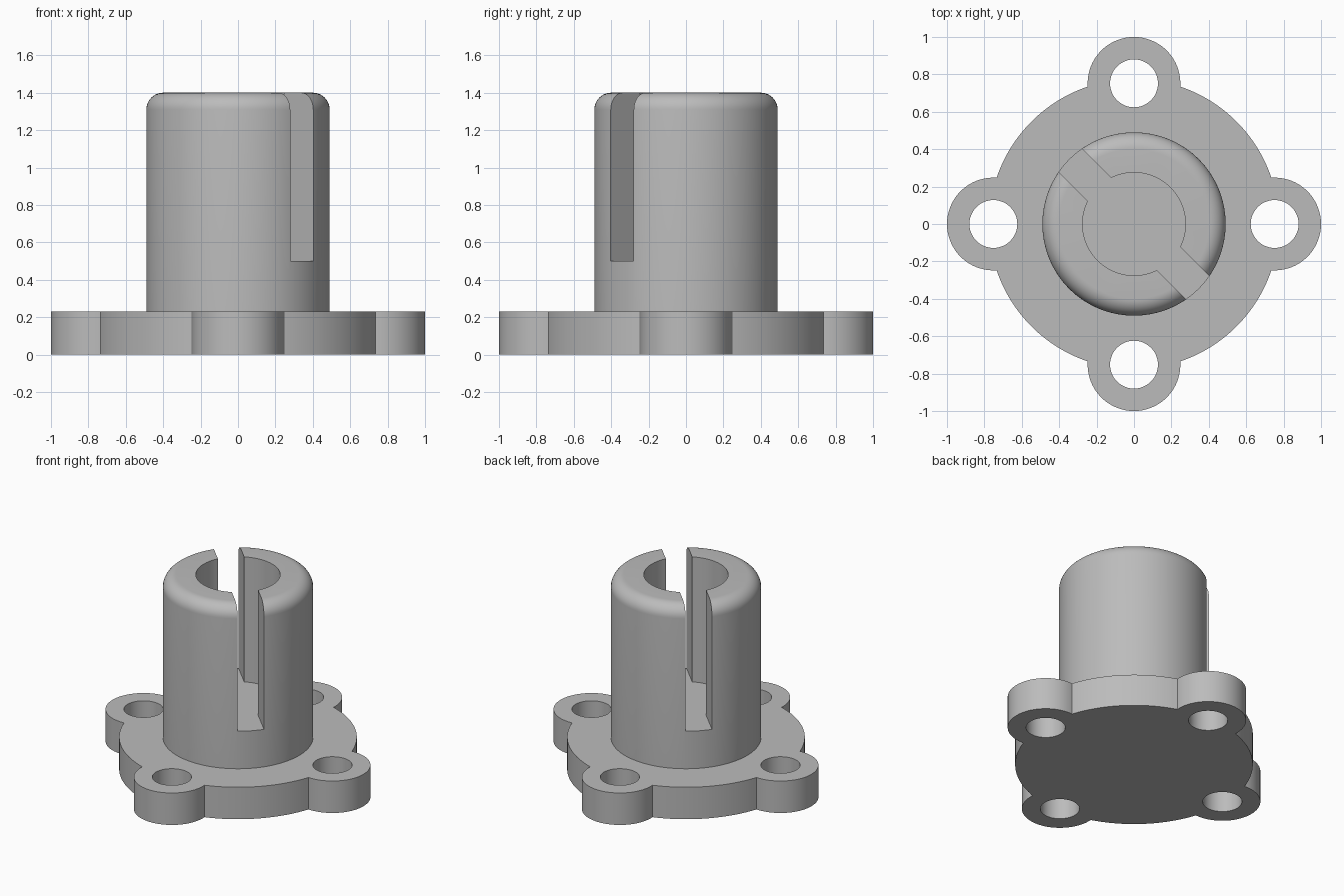
import bpy
import bmesh
from math import sin, cos, pi, atan2, acos, asin, radians, hypot

cube = bpy.data.objects.get("Cube")
if cube:
    bpy.data.objects.remove(cube, do_unlink=True)

# Main sizes
FLANGE_R, FLANGE_TOP = 0.775, 0.23
LUG_POS, LUG_R, HOLE_R = 0.752, 0.248, 0.128
SHAFT_R, SHAFT_TOP, FILLET = 0.49, 1.4, 0.09
BORE_R, SLOT_HALF, SLOT_FLOOR = 0.275, 0.087, 0.5

grey = bpy.data.materials.new("plain grey")
grey.use_nodes = True
colour = (0.5, 0.5, 0.5, 1)
grey.diffuse_color = colour
grey.node_tree.nodes["Principled BSDF"].inputs["Base Color"].default_value = colour


def arc(cx, cy, r, start, end, steps):
    """Points along an arc, both ends included."""
    angles = [start + (end - start) * i / steps for i in range(steps + 1)]
    return [(cx + r * cos(a), cy + r * sin(a)) for a in angles]


def circle(cx, cy, r, steps):
    return arc(cx, cy, r, 0, 2 * pi, steps)[:-1]


def make_object(name, bm):
    bmesh.ops.recalc_face_normals(bm, faces=bm.faces)
    mesh = bpy.data.meshes.new(name)
    bm.to_mesh(mesh)
    bm.free()
    mesh.materials.append(grey)
    obj = bpy.data.objects.new(name, mesh)
    bpy.context.collection.objects.link(obj)
    return obj


def prism(name, outline, bottom, top):
    """Extrude a flat outline upwards."""
    bm = bmesh.new()
    face = bm.faces.new([bm.verts.new((x, y, bottom)) for x, y in outline])
    result = bmesh.ops.extrude_face_region(bm, geom=[face])
    verts = [v for v in result["geom"] if isinstance(v, bmesh.types.BMVert)]
    bmesh.ops.translate(bm, verts=verts, vec=(0, 0, top - bottom))
    return make_object(name, bm)


def lathe(name, profile, steps):
    """Spin a (radius, height) profile around z."""
    bm = bmesh.new()
    verts = [bm.verts.new((r, 0, z)) for r, z in profile]
    edges = [bm.edges.new(pair) for pair in zip(verts, verts[1:])]
    bmesh.ops.spin(bm, geom=verts + edges, cent=(0, 0, 0), axis=(0, 0, 1),
                   angle=2 * pi, steps=steps, use_merge=True)
    bmesh.ops.remove_doubles(bm, verts=bm.verts, dist=1e-5)
    bmesh.ops.holes_fill(bm, edges=[e for e in bm.edges if e.is_boundary])
    return make_object(name, bm)


def activate(obj):
    bpy.ops.object.select_all(action='DESELECT')
    obj.select_set(True)
    bpy.context.view_layer.objects.active = obj


def cut(obj, cutter):
    mod = obj.modifiers.new("cut", 'BOOLEAN')
    mod.operation = 'DIFFERENCE'
    mod.solver = 'EXACT'
    mod.object = cutter
    activate(obj)
    bpy.ops.object.modifier_apply(modifier=mod.name)
    bpy.data.objects.remove(cutter, do_unlink=True)


# Flange outline: a lug arc and a rim arc, repeated four times
meet_x = (FLANGE_R**2 + LUG_POS**2 - LUG_R**2) / (2 * LUG_POS)
rim_angle = acos(meet_x / FLANGE_R)
lug_angle = atan2(FLANGE_R * sin(rim_angle), meet_x - LUG_POS)
outline, holes = [], []
for k in range(4):
    turn = k * pi / 2
    cx, cy = LUG_POS * cos(turn), LUG_POS * sin(turn)
    holes.append((cx, cy))
    outline += arc(cx, cy, LUG_R, turn - lug_angle, turn + lug_angle, 36)
    outline += arc(0, 0, FLANGE_R, turn + rim_angle,
                   turn + pi / 2 - rim_angle, 24)[1:-1]
flange = prism("flange", outline, 0, FLANGE_TOP)
for cx, cy in holes:
    cut(flange, prism("hole_cutter", circle(cx, cy, HOLE_R, 48), -0.1, 0.4))

# Shaft with a rounded top rim
rim = arc(SHAFT_R - FILLET, SHAFT_TOP - FILLET, FILLET, 0, pi / 2, 10)
shaft = lathe("slotted_shaft", [(SHAFT_R, FLANGE_TOP - 0.05)] + rim, 128)

# Bore and diagonal slot, cut together down to one floor
half = asin(SLOT_HALF / BORE_R)
reach = hypot(0.6, SLOT_HALF)
wing = asin(SLOT_HALF / reach)
keyway = []
for direction in (-pi / 4, 3 * pi / 4):
    keyway += [(reach * cos(direction + s * wing), reach * sin(direction + s * wing))
               for s in (-1, 1)]
    keyway += arc(0, 0, BORE_R, direction + half, direction + pi - half, 40)
cut(shaft, prism("keyway_cutter", keyway, SLOT_FLOOR, SHAFT_TOP + 0.2))

for obj in (flange, shaft):
    activate(obj)
    bpy.ops.object.shade_smooth_by_angle(angle=radians(30))
